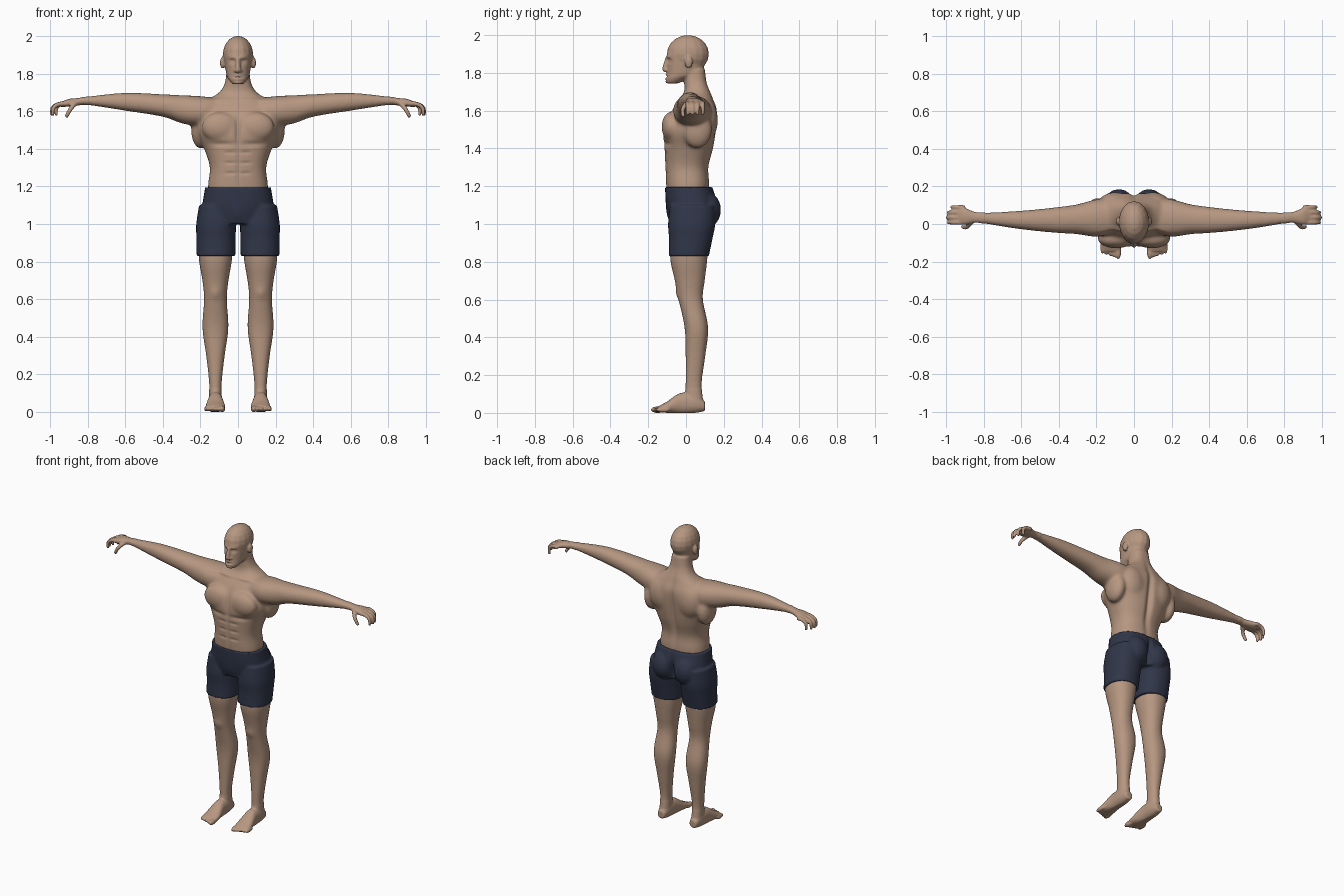
import bpy, bmesh, math
from mathutils import Vector, Matrix

cube = bpy.data.objects.get("Cube")
if cube:
    bpy.data.objects.remove(cube)


def material(name, colour):
    mat = bpy.data.materials.new(name)
    mat.use_nodes = True
    mat.diffuse_color = (*colour, 1)
    shader = next(node for node in mat.node_tree.nodes if node.type == 'BSDF_PRINCIPLED')
    shader.inputs["Base Color"].default_value = (*colour, 1)
    return mat


def spline(rows, steps=6):
    """Smooth curve through rows of numbers."""
    last = len(rows) - 1
    curve = []
    for index in range(last):
        before, start, end, after = (
            Vector(rows[min(max(index + shift, 0), last)]) for shift in (-1, 0, 1, 2))
        leave, arrive = (end - before) / 2, (after - start) / 2
        for step in range(steps):
            t = step / steps
            ease = t * t * (3 - 2 * t)
            curve.append(start.lerp(end, ease) + leave * (t * (1 - t) ** 2)
                         - arrive * (t * t * (1 - t)))
    return curve + [Vector(rows[last])]


# Each placement turns (along, centre, across, through) into a point
def upright(offset):
    return lambda along, centre, across, through: (offset + across, centre + through, along)


def forward(offset):
    return lambda along, centre, across, through: (offset + across, along, centre + through)


def sideways(along, centre, across, through):
    sway = .02 + .13 * (along - .5) ** 2
    return along, sway + across, centre + through


def loft(bm, rows, place, side=1, power=2.2, count=32):
    """Closed tube from rows of (along, centre, half width, half depth)."""
    rings = []
    for along, centre, wide, deep in spline(rows):
        ring = []
        for k in range(count):
            angle = math.tau * k / count
            across, through = (math.copysign(abs(value) ** (2 / power), value)
                               for value in (math.cos(angle), math.sin(angle)))
            x, y, z = place(along, centre, wide * across, deep * through)
            ring.append(bm.verts.new((x * side, y, z)))
        rings.append(ring)
    for lower, upper in zip(rings, rings[1:]):
        for k in range(count):
            following = (k + 1) % count
            bm.faces.new((lower[k], lower[following], upper[following], upper[k]))
    bm.faces.new(rings[0])
    bm.faces.new(rings[-1])


def blob(bm, centre, radii, side=1):
    x, y, z = centre
    matrix = Matrix.Translation((x * side, y, z)) @ Matrix.Diagonal((*radii, 1))
    bmesh.ops.create_uvsphere(bm, u_segments=16, v_segments=10, radius=1, matrix=matrix)


def digit(bm, start, bend, tip, radius, side):
    """Curled finger that narrows towards its tip."""
    start, bend, tip = Vector(start), Vector(bend), Vector(tip)
    count = 16
    for step in range(count + 1):
        t = step / count
        centre = start.lerp(bend, t).lerp(bend.lerp(tip, t), t)
        blob(bm, centre, [radius * (1 - t / 4)] * 3, side)


def push(bm, centre, reach, amount):
    """Soft mirrored sculpting stroke along y."""
    for vert in bm.verts:
        x, y, z = vert.co
        offset = Vector((abs(x), y, z)) - Vector(centre)
        distance = sum((gap / size) ** 2 for gap, size in zip(offset, reach))
        if distance < 6:
            vert.co.y += amount * math.exp(-distance)


def fuse(bm, name, mat, softening, region, strokes):
    """Merge overlapping parts into one surface, soften it and sculpt it."""
    bmesh.ops.recalc_face_normals(bm, faces=bm.faces)
    parts = bpy.data.meshes.new(name)
    bm.to_mesh(parts)
    bm.free()
    obj = bpy.data.objects.new(name, parts)
    bpy.context.collection.objects.link(obj)
    merge = obj.modifiers.new("merge", 'REMESH')
    merge.mode, merge.voxel_size = 'VOXEL', .006
    soften = obj.modifiers.new("soften", 'SMOOTH')
    soften.factor, soften.iterations = .5, 3
    evaluated = obj.evaluated_get(bpy.context.evaluated_depsgraph_get())
    mesh = bpy.data.meshes.new_from_object(evaluated)
    obj.modifiers.clear()
    obj.data = mesh
    bm = bmesh.new()
    bm.from_mesh(mesh)
    chosen = [vert for vert in bm.verts if region(vert.co)]
    for _ in range(softening):
        bmesh.ops.smooth_vert(bm, verts=chosen, factor=.5, use_axis_x=True,
                              use_axis_y=True, use_axis_z=True)
    for stroke in strokes:
        push(bm, *stroke)
    for vert in bm.verts:
        vert.co.z = max(vert.co.z, 0)
    for face in bm.faces:
        face.smooth = True
        face.material_index = 0
    bm.to_mesh(mesh)
    bm.free()
    mesh.materials.clear()
    mesh.materials.append(mat)


skin = material("skin", (.47, .31, .22))
navy = material("navy_cloth", (.03, .037, .066))

# Torso and neck
body = bmesh.new()
loft(body, [(1.1, .01, .15, .1), (1.2, .01, .16, .115), (1.3, .005, .15, .115),
            (1.4, .015, .18, .13), (1.5, .02, .22, .14), (1.6, .045, .21, .12),
            (1.66, .055, .16, .09), (1.7, .06, .1, .07), (1.75, .05, .07, .06),
            (1.82, .04, .06, .06)], upright(0), power=2.4)
# Skull, jaw and nose
blob(body, (0, .01, 1.9), (.081, .112, .1))
loft(body, [(1.745, -.07, .03, .03), (1.77, -.045, .05, .06), (1.8, -.01, .063, .09),
            (1.9, .005, .075, .107)], upright(0))
loft(body, [(1.88, -.1, .01, .01), (1.82, -.113, .013, .013), (1.805, -.105, .012, .01)],
     upright(0))

for side in (1, -1):
    # Nostril, ear, chest, shoulder blade and flank
    blob(body, (.012, -.104, 1.815), (.01, .013, .01), side)
    blob(body, (.083, .014, 1.857), (.013, .022, .032), side)
    blob(body, (.095, -.08, 1.515), (.1, .05, .08), side)
    blob(body, (.1, .11, 1.55), (.09, .06, .11), side)
    blob(body, (.2, .06, 1.5), (.05, .08, .1), side)
    # Arm and palm
    loft(body, [(.12, 1.6, .09, .07), (.2, 1.6, .1, .08), (.3, 1.61, .08, .075),
                (.4, 1.63, .07, .06), (.6, 1.65, .05, .048), (.8, 1.655, .03, .023),
                (.85, 1.65, .03, .02), (.9, 1.645, .045, .02), (.94, 1.635, .045, .014)],
         sideways, side)
    # Fingers and thumb
    for finger in range(4):
        y = .008 + .027 * finger
        tip = .99 - .006 * (finger - 1) ** 2
        digit(body, (.91, y, 1.64), (tip + .01, y, 1.645), (tip, y, 1.585), .013, side)
    digit(body, (.86, .02, 1.645), (.89, -.03, 1.62), (.91, -.015, 1.575), .014, side)
    # Leg and foot
    loft(body, [(.95, .03, .08, .09), (.83, .015, .09, .1), (.7, .02, .07, .08),
                (.6, .025, .061, .065), (.45, .055, .07, .063), (.3, .05, .05, .053),
                (.15, .04, .034, .044), (.04, .045, .036, .05)], upright(.12), side)
    loft(body, [(.1, .035, .025, .025), (.05, .05, .037, .05), (-.03, .05, .04, .055),
                (-.1, .03, .052, .03), (-.145, .02, .05, .016)], forward(.12), side)
    # Toes
    for toe in range(5):
        radius = .012 if toe else .016
        blob(body, (.084 + .021 * toe, -.15 + .007 * toe, .017),
             (radius, .038, radius + .002), side)

strokes = [
    # Eye sockets, eyelids and brows
    ((.031, -.1, 1.864), (.019, .03, .012), .013),
    ((.031, -.09, 1.862), (.012, .03, .006), -.006),
    ((.03, -.1, 1.885), (.025, .03, .008), -.005),
    # Lips, mouth line and chin
    ((0, -.1, 1.79), (.02, .03, .006), -.008),
    ((0, -.1, 1.77), (.02, .03, .006), -.007),
    ((0, -.1, 1.78), (.025, .03, .004), .005),
    ((0, -.1, 1.75), (.02, .03, .01), -.007),
    # Spine, breastbone, collarbone and lower chest
    ((0, .16, 1.45), (.02, .07, .2), -.022),
    ((0, -.13, 1.5), (.014, .06, .08), .016),
    ((.1, -.03, 1.66), (.08, .05, .01), -.008),
    ((.09, -.12, 1.425), (.07, .05, .014), .008),
    # Stomach and kneecap
    ((0, -.11, 1.3), (.009, .05, .1), .006),
    ((.12, -.05, .63), (.03, .04, .03), -.007),
]
for row in range(3):
    strokes.append(((.04, -.11, 1.27 + .055 * row), (.03, .05, .008), .005))

fuse(body, "body", skin, 22,
     lambda point: .12 < point.z < 1.73 and abs(point.x) < .8, strokes)

# Shorts: waist, legs and seat
shorts = bmesh.new()
loft(shorts, [(1.195, .015, .175, .126), (1.1, .03, .19, .135), (1, .03, .2, .11)],
     upright(0), power=2.4)
for side in (1, -1):
    loft(shorts, [(1.1, .035, .09, .12), (1, .03, .105, .125), (.92, .025, .104, .115),
                  (.83, .015, .103, .106)], upright(.117), side)
    blob(shorts, (.08, .1, 1.075), (.085, .086, .1), side)
fuse(shorts, "shorts", navy, 4, lambda point: .86 < point.z < 1.17,
     [((0, .18, 1.06), (.016, .08, .09), -.035), ((0, -.11, 1.04), (.05, .05, .05), -.008)])
